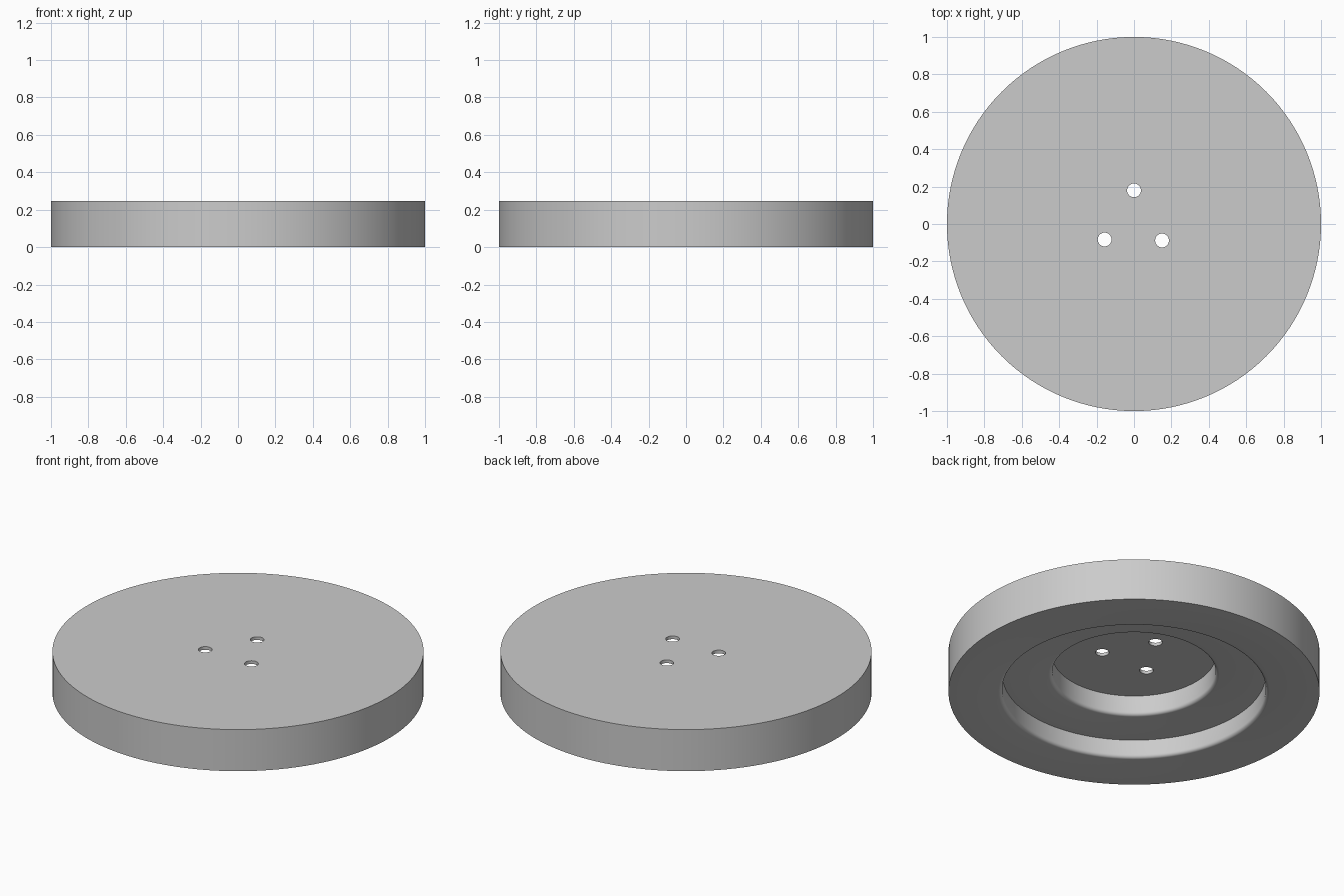
import bpy, bmesh, math

if "Cube" in bpy.data.objects:
    bpy.data.objects.remove(bpy.data.objects["Cube"])

HEIGHT, SEGMENTS = 0.247, 128
STEP_Z, FLOOR_Z = 0.109, 0.228
FILLET = 0.02

grey = bpy.data.materials.new("plain grey")
grey.use_nodes = True
colour = (0.6, 0.6, 0.6, 1)
grey.diffuse_color = colour
grey.node_tree.nodes["Principled BSDF"].inputs["Base Color"].default_value = colour


def rounded_rim(radius, z, steps=5):
    """Profile points of a rounded lip leading into a recess."""
    angles = [math.pi / 2 * i / steps for i in range(steps + 1)]
    return [(radius + FILLET * (1 - math.sin(a)), z + FILLET * (1 - math.cos(a)))
            for a in angles]


def lathe(name, profile, segments):
    """Spin a profile about z and close both ends with flat caps."""
    bm = bmesh.new()
    turns = [2 * math.pi * i / segments for i in range(segments)]
    rings = [[bm.verts.new((r * math.cos(t), r * math.sin(t), z)) for t in turns]
             for r, z in profile]
    for a, b in zip(rings, rings[1:]):
        for i in range(segments):
            j = (i + 1) % segments
            bm.faces.new((a[i], a[j], b[j], b[i]))
    bm.faces.new(rings[0])
    bm.faces.new(rings[-1])
    bmesh.ops.recalc_face_normals(bm, faces=bm.faces)
    mesh = bpy.data.meshes.new(name)
    bm.to_mesh(mesh)
    bm.free()
    mesh.materials.append(grey)
    obj = bpy.data.objects.new(name, mesh)
    bpy.context.collection.objects.link(obj)
    return obj


# Disc with a two-step recess underneath
profile = [(1, HEIGHT), (1, 0)]
profile += rounded_rim(0.71, 0) + [(0.71, STEP_Z)]
profile += rounded_rim(0.44, STEP_Z) + [(0.44, FLOOR_Z)]
disc = lathe("round_base", profile, SEGMENTS)

# Three screw holes through the thin centre
for x, y in ((0, 0.18), (-0.157, -0.083), (0.15, -0.088)):
    cutter = lathe("hole_cutter", [(0.037, 0.2), (0.037, 0.3)], 32)
    cutter.location = (x, y, 0)
    cutter.hide_render = True
    cut = disc.modifiers.new("screw_hole", "BOOLEAN")
    cut.operation, cut.solver, cut.object = "DIFFERENCE", "EXACT", cutter
    bpy.context.view_layer.objects.active = disc
    bpy.ops.object.modifier_apply(modifier=cut.name)
    bpy.data.objects.remove(cutter)

bpy.ops.object.select_all(action="DESELECT")
disc.select_set(True)
bpy.context.view_layer.objects.active = disc
bpy.ops.object.shade_smooth_by_angle(angle=math.radians(30))
